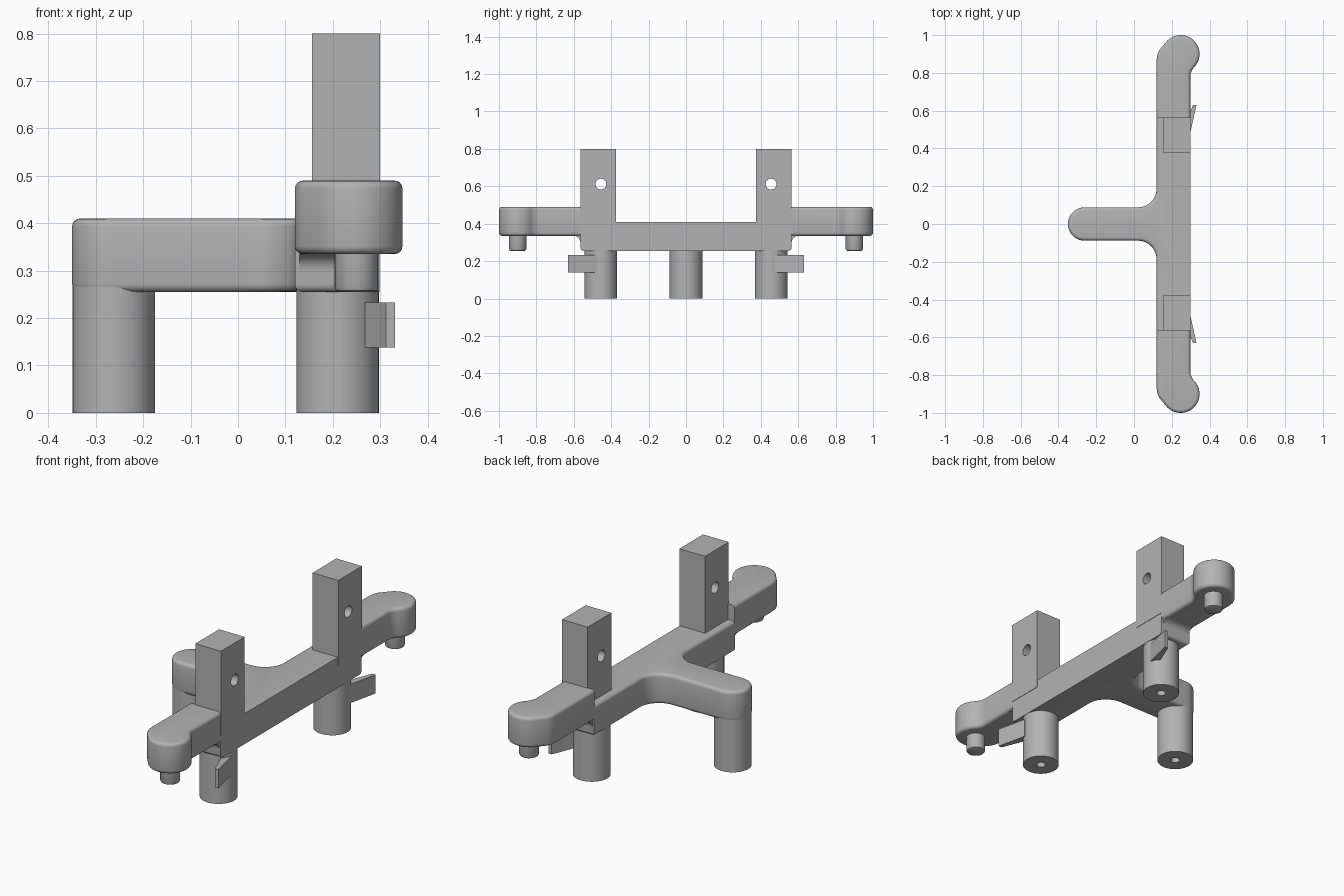
import bpy, bmesh
from math import sin, cos, radians, pi
from mathutils import Vector, Matrix

if "Cube" in bpy.data.objects:
    bpy.data.objects.remove(bpy.data.objects["Cube"])

grey = bpy.data.materials.new("plain_grey")
grey.use_nodes = True
colour = (0.45, 0.45, 0.45, 1)
grey.diffuse_color = colour
grey.node_tree.nodes["Principled BSDF"].inputs["Base Color"].default_value = colour


def finish(bm, name, smooth=True):
    bmesh.ops.recalc_face_normals(bm, faces=bm.faces)
    mesh = bpy.data.meshes.new(name)
    bm.to_mesh(mesh)
    bm.free()
    mesh.materials.append(grey)
    ob = bpy.data.objects.new(name, mesh)
    bpy.context.collection.objects.link(ob)
    bpy.ops.object.select_all(action='DESELECT')
    ob.select_set(True)
    bpy.context.view_layer.objects.active = ob
    if smooth:
        bpy.ops.object.shade_smooth_by_angle(angle=radians(35))
    return ob


def arc(cx, cy, r, a0, a1, n=12):
    angles = [radians(a0 + (a1 - a0) * i / n) for i in range(n + 1)]
    return [(cx + r * cos(a), cy + r * sin(a)) for a in angles]


def prism(name, pts, lo, hi, round_edge=None, axis='Z'):
    """Extrude an outline along an axis and round the rim edges that pass the rule."""
    bm = bmesh.new()
    place = (lambda a, b, h: (a, b, h)) if axis == 'Z' else (lambda a, b, h: (h, a, b))
    base = bm.faces.new([bm.verts.new(place(a, b, lo)) for a, b in pts])
    new = bmesh.ops.extrude_face_region(bm, geom=[base])["geom"]
    shift = Vector(place(0, 0, hi - lo))
    bmesh.ops.translate(bm, vec=shift, verts=[v for v in new if isinstance(v, bmesh.types.BMVert)])
    bmesh.ops.recalc_face_normals(bm, faces=bm.faces)
    if round_edge:
        rim = [e for e in bm.edges if abs(e.verts[0].co.z - e.verts[1].co.z) < 1e-5
               and round_edge((e.verts[0].co + e.verts[1].co) / 2)]
        bmesh.ops.bevel(bm, geom=rim, offset=0.017, segments=4, profile=0.5,
                        affect='EDGES', clamp_overlap=True)
    return finish(bm, name)


def lathe(name, profile, x, y, steps=48):
    bm = bmesh.new()
    verts = [bm.verts.new((r, 0, z)) for r, z in profile]
    edges = [bm.edges.new(pair) for pair in zip(verts, verts[1:])]
    bmesh.ops.spin(bm, geom=verts + edges, cent=(0, 0, 0), axis=(0, 0, 1),
                   angle=2 * pi, steps=steps)
    bmesh.ops.remove_doubles(bm, verts=bm.verts, dist=1e-5)
    bmesh.ops.translate(bm, vec=(x, y, 0), verts=bm.verts)
    return finish(bm, name)


def box(name, lo, hi):
    bm = bmesh.new()
    lo, hi = Vector(lo), Vector(hi)
    size = hi - lo
    bmesh.ops.create_cube(bm, size=1, matrix=Matrix.Translation((lo + hi) / 2)
                          @ Matrix.Diagonal((*size, 1)))
    return finish(bm, name, False)


LEFT, RIGHT, END = 0.12, 0.298, 0.565
ARM = 0.088

# T-shaped central beam: flat outer face, rounded rims elsewhere
half = [(RIGHT, END), (LEFT, END)] + arc(0.02, ARM + 0.1, 0.1, 0, -90)
outline = half + arc(-0.262, 0, ARM, 90, 270, 28) + [(x, -y) for x, y in reversed(half)]
prism("central_beam", outline, 0.255, 0.41,
      lambda c: c.x < RIGHT - 0.001 and not (abs(c.y) > END - 0.001 and c.z > 0.3))

# Legs with a blind bore in the foot
leg_profile = [(0, 0.15), (0.022, 0.15), (0.022, 0), (0.087, 0), (0.087, 0.33), (0, 0.33)]
lathe("arm_leg", leg_profile[:4] + [(0.087, 0.39), (0, 0.39)], -0.262, 0)

wing_half = ([(LEFT, 0.56), (RIGHT, 0.56)] + arc(0.378, 0.7766, 0.08, 180, 136.7, 8)
             + arc(0.247, 0.9, 0.1, -43.3, 140, 30)[1:]
             + [(0.135, 0.922), (0.124, 0.9), (LEFT, 0.87)])
clip_half = [(0.24, 0.475), (0.296, 0.475), (0.331, 0.63), (0.312, 0.63), (0.268, 0.52)]
gusset_half = [(END - 0.01, 0.345), (END - 0.01, 0.3)] + arc(END + 0.035, 0.3, 0.035, 180, 90, 8) \
    + [(END + 0.035, 0.345)]

for side, s in (("back", 1), ("front", -1)):
    def mirror(pts):
        return [(x, s * y) for x, y in pts]

    # Raised wing with bulbous tip
    prism(side + "_wing", mirror(wing_half), 0.335, 0.49, lambda c: abs(c.y) > 0.561)
    prism(side + "_wing_fillet", [(s * y, z) for y, z in gusset_half], 0.13, 0.288, axis='X')

    # Leg, tip peg and spring clip
    lathe(side + "_leg", leg_profile, 0.21, s * 0.455)
    lathe(side + "_peg", [(0, 0.255), (0.037, 0.255), (0.043, 0.258), (0.046, 0.265),
                          (0.046, 0.36), (0, 0.36)], 0.25, s * 0.9, 32)
    prism(side + "_clip", mirror(clip_half), 0.138, 0.233)

    # Square post with a cross hole
    post = box(side + "_post", (0.156, s * 0.47 - 0.095, 0.37), (0.3, s * 0.47 + 0.095, 0.8))
    hole = prism("hole_cutter", arc(s * 0.455, 0.612, 0.029, 0, 345, 23), 0.1, 0.4, axis='X')
    hole.hide_render = True
    cut = post.modifiers.new("cross_hole", 'BOOLEAN')
    cut.operation, cut.solver, cut.object = 'DIFFERENCE', 'EXACT', hole
    bpy.context.view_layer.objects.active = post
    bpy.ops.object.modifier_apply(modifier=cut.name)
    bpy.data.objects.remove(hole)
    bpy.ops.object.select_all(action='DESELECT')
    post.select_set(True)
    bpy.ops.object.shade_smooth_by_angle(angle=radians(35))
